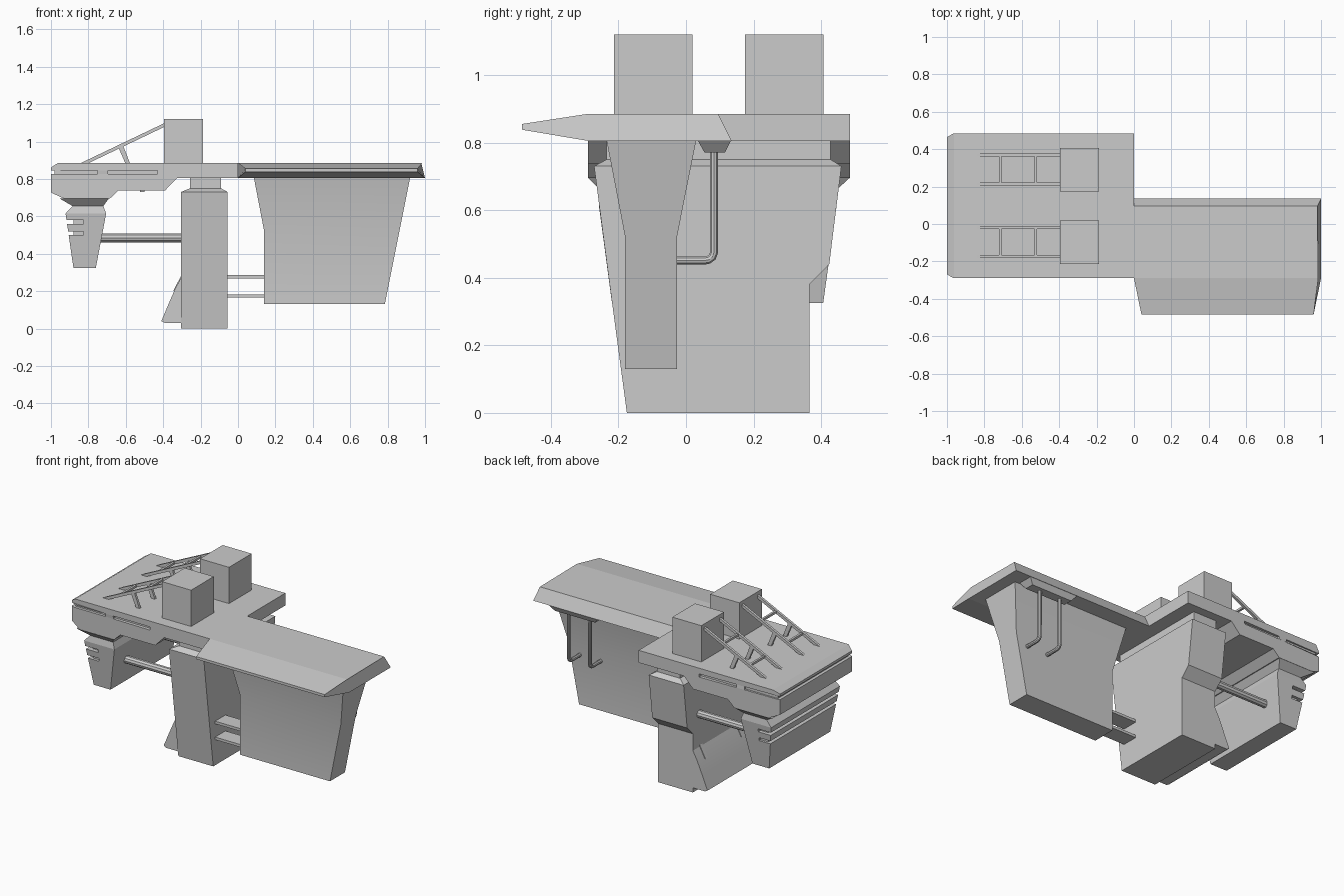
import bpy, bmesh
from mathutils import Vector

if "Cube" in bpy.data.objects:
    bpy.data.objects.remove(bpy.data.objects["Cube"])


def make(name, verts, faces):
    me = bpy.data.meshes.new(name)
    me.from_pydata(verts, [], faces)
    bm = bmesh.new()
    bm.from_mesh(me)
    bmesh.ops.recalc_face_normals(bm, faces=bm.faces)
    bm.to_mesh(me)
    bm.free()
    ob = bpy.data.objects.new(name, me)
    bpy.context.collection.objects.link(ob)
    return ob


def skin(name, rings):
    """Join equal-length point rings into a closed solid."""
    n, m = len(rings[0]), len(rings)
    faces = [[r * n + i, r * n + (i + 1) % n, (r + 1) * n + (i + 1) % n, (r + 1) * n + i]
             for r in range(m - 1) for i in range(n)]
    faces += [list(range(n)), list(range((m - 1) * n, m * n))]
    return make(name, [p for ring in rings for p in ring], faces)


def loft(name, *levels):
    """Stack of rectangles: (z, x0, x1, y0, y1)."""
    return skin(name, [[(a, c, z), (b, c, z), (b, d, z), (a, d, z)] for z, a, b, c, d in levels])


def box(name, x0, x1, y0, y1, z0, z1):
    return loft(name, (z0, x0, x1, y0, y1), (z1, x0, x1, y0, y1))


def profile(name, pts, y0, y1):
    """Extrude an xz profile along y."""
    return skin(name, [[(x, y, z) for x, z in pts] for y in (y0, y1)])


def activate(ob):
    bpy.ops.object.select_all(action='DESELECT')
    ob.select_set(True)
    bpy.context.view_layer.objects.active = ob


def smooth(ob):
    activate(ob)
    bpy.ops.object.shade_smooth_by_angle()


def cut(ob, *dims):
    cutter = box("cutter", *dims)
    cutter.hide_render = True
    mod = ob.modifiers.new("slot", 'BOOLEAN')
    mod.operation, mod.solver, mod.object = 'DIFFERENCE', 'EXACT', cutter
    activate(ob)
    bpy.ops.object.modifier_apply(modifier=mod.name)
    bpy.data.objects.remove(cutter)


def tube(name, pts, r):
    cu = bpy.data.curves.new(name, 'CURVE')
    cu.dimensions, cu.bevel_depth, cu.bevel_resolution, cu.use_fill_caps = '3D', r, 3, True
    sp = cu.splines.new('POLY')
    sp.points.add(len(pts) - 1)
    for p, co in zip(sp.points, pts):
        p.co = (*co, 1)
    ob = bpy.data.objects.new(name, cu)
    bpy.context.collection.objects.link(ob)
    activate(ob)
    bpy.ops.object.convert(target='MESH')
    smooth(bpy.context.object)


# Left desk deck with chamfered end and slots
deck = profile("left_deck", [(-1, .861), (-.963, .885), (0, .885), (0, .805), (-.326, .805),
                             (-.39, .738), (-.64, .738), (-.685, .695), (-.93, .695), (-1, .727)],
               -.29, .485)
for v in deck.data.vertices:
    if v.co.x < -.99:
        v.co.y += .02 if v.co.y < 0 else -.02
for a, b in ((-1.05, -.75), (-.695, -.43)):
    cut(deck, a, b, -.4, -.265, .825, .845)
    cut(deck, a, b, .46, .6, .825, .845)
cut(deck, -1.1, -.98, -.5, .7, .825, .845)
box("underside_catch", -.525, -.5, .07, .12, .73, .74)

# Right worktop with thin front lip and sloped back edge
edge = [(-.485, .838, .04, .96), (-.485, .855, .04, .96), (-.29, .885, 0, .985),
        (.095, .885, 0, .98), (.135, .805, 0, 1), (-.29, .805, 0, 1)]
skin("right_worktop", [[(e[k], e[0], e[1]) for e in edge] for k in (2, 3)])

# Central pillar with neck
loft("central_pillar", (0, -.305, -.055, -.175, .365), (.38, -.305, -.055, -.226, .365),
     (.44, -.305, -.055, -.234, .424), (.73, -.305, -.055, -.272, .46),
     (.75, -.257, -.091, -.235, .428), (.806, -.257, -.091, -.235, .428))

# Right tapered pedestal
smooth(loft("right_pedestal", (.13, .14, .785, -.18, -.027), (.52, .14, .863, -.18, -.027),
            (.806, .085, .92, -.235, .03)))

# Left block with collar and grooves
block = loft("left_block", (.325, -.88, -.76, -.219, .406), (.615, -.922, -.705, -.258, .446),
             (.655, -.885, -.72, -.25, .44), (.696, -.955, -.69, -.29, .485))
for z in (.5, .56):
    cut(block, -1, -.825, -.5, -.225, z, z + .02)
    cut(block, -1, -.825, .415, .7, z, z + .02)
    cut(block, -1, -.88, -.6, .8, z, z + .02)

# Tie rods between block and pillar
for y in (-.1, .3):
    tube("tie_rod", [(-.78, y, .485), (-.29, y, .485)], .025)

# Flat links between pillar and pedestal
for z in (.165, .268):
    box("flat_link", -.06, .145, -.155, -.05, z, z + .017)

# Angled foot panel with its brackets
smooth(profile("foot_panel", [(-.3, .28), (-.335, .215), (-.37, .135), (-.395, .075), (-.41, .04),
                              (-.392, .03), (-.3, .03)], -.175, .365))
for y in (-.1, .27):
    profile("foot_bracket", [(-.347, .2), (-.3, .29), (-.3, .25), (-.325, .2)], y, y + .025)

# Pipe mount and bent pipes behind the pedestal
loft("pipe_mount", (.77, .57, .86, .055, .115), (.806, .54, .89, .035, .133))
for x in (.63, .78):
    tube("bent_pipe", [(x, .083, .78), (x, .083, .475), (x, .078, .461), (x, .067, .453),
                       (x, .055, .451), (x, -.04, .451)], .0125)

# Monitor boxes with ladder-like supports
top, low = Vector((-.39, 1.1)), Vector((-.84, .885))
for y in (-.213, .175):
    box("monitor_box", -.395, -.187, y, y + .232, .88, 1.12)
    for ry in (y + .03, y + .187):
        profile("support_rail", [tuple(low), tuple(top), (top.x, top.y - .02), (low.x + .042, low.y)],
                ry, ry + .016)
        profile("support_post", [(-.64, .97), (-.615, .98), (-.578, .885), (-.603, .885)],
                ry, ry + .016)
    for x in (-.715, -.525):
        z = low.y + (x - low.x) * .478 - .01
        box("support_rung", x - .007, x + .007, y + .035, y + .2, z - .007, z + .007)
